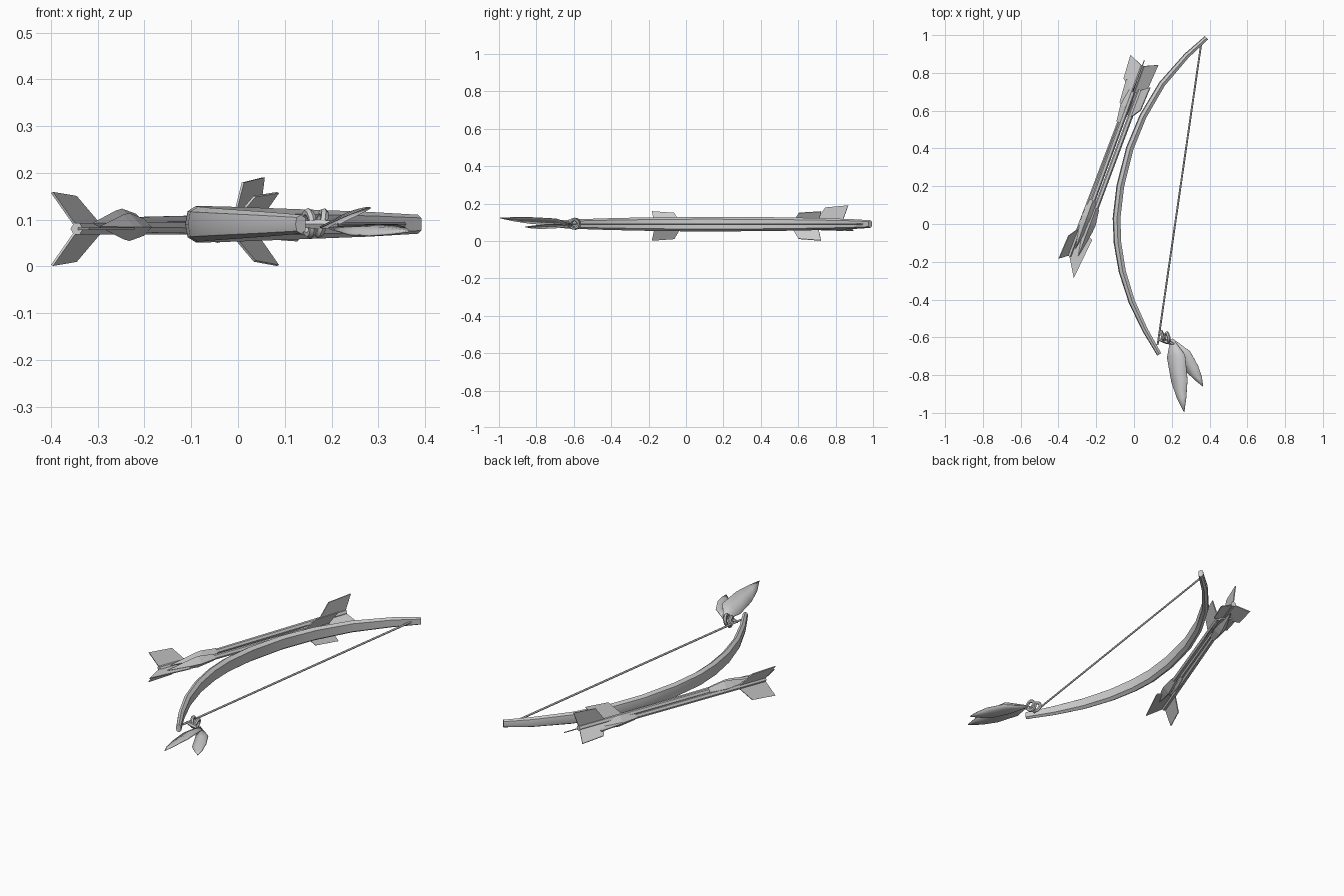
import bpy, bmesh, math
from mathutils import Vector

cube = bpy.data.objects.get("Cube")
if cube:
    bpy.data.objects.remove(cube)

grey = bpy.data.materials.new("plain grey")
grey.use_nodes = True
grey.diffuse_color = (0.6, 0.6, 0.6, 1)
grey.node_tree.nodes["Principled BSDF"].inputs["Base Color"].default_value = (0.6, 0.6, 0.6, 1)
UP = Vector((0, 0, 1))


def finish(name, bm, smooth=None):
    bmesh.ops.recalc_face_normals(bm, faces=bm.faces)
    mesh = bpy.data.meshes.new(name)
    bm.to_mesh(mesh)
    bm.free()
    mesh.materials.append(grey)
    obj = bpy.data.objects.new(name, mesh)
    bpy.context.collection.objects.link(obj)
    if smooth:
        bpy.ops.object.select_all(action="DESELECT")
        obj.select_set(True)
        bpy.context.view_layer.objects.active = obj
        bpy.ops.object.shade_smooth_by_angle(angle=math.radians(smooth))
    return obj


def skin(name, rings, smooth=None):
    """Join equal rings of points into a capped tube."""
    bm = bmesh.new()
    loops = [[bm.verts.new(p) for p in ring] for ring in rings]
    n = len(loops[0])
    for a, b in zip(loops, loops[1:]):
        for i in range(n):
            j = (i + 1) % n
            bm.faces.new((a[i], a[j], b[j], b[i]))
    bm.faces.new(loops[0])
    bm.faces.new(loops[-1])
    return finish(name, bm, smooth)


def rod(name, start, end, stations, sides=6, smooth=None):
    """Lathe (distance, radius) stations along the line from start to end."""
    d = (end - start).normalized()
    side = d.cross(UP).normalized()
    up = side.cross(d)
    turns = [2 * math.pi * i / sides for i in range(sides)]
    rings = [[start + d * t + r * (math.cos(a) * side + math.sin(a) * up) for a in turns]
             for t, r in stations]
    return skin(name, rings, smooth)


def plate(name, points, thickness):
    bm = bmesh.new()
    bm.faces.new([bm.verts.new(p) for p in points])
    obj = finish(name, bm)
    mod = obj.modifiers.new("thickness", "SOLIDIFY")
    mod.thickness = thickness
    mod.offset = 0


# Bow limb: one section swept along the curve, tapering to both tips
path = [(0.135, -0.69), (0.06, -0.56), (-0.01, -0.41), (-0.06, -0.25), (-0.085, -0.1),
        (-0.09, 0.03), (-0.07, 0.2), (-0.02, 0.4), (0.05, 0.57), (0.15, 0.74),
        (0.28, 0.89), (0.385, 0.985)]
path = [Vector((x, y, 0.09)) for x, y in path]
section = [(0.018, -0.026), (0.018, 0.026), (0, 0.039), (-0.018, 0.028),
           (-0.023, 0), (-0.018, -0.028), (0, -0.039)]
rings = []
for i, p in enumerate(path):
    t = (path[min(i + 1, len(path) - 1)] - path[max(i - 1, 0)]).normalized()
    inward = t.cross(UP)
    s = abs(2 * i / (len(path) - 1) - 1)
    tall, thick = 1 - 0.48 * s ** 2, 1 - 0.4 * s ** 2
    rings.append([p + inward * a * thick + UP * b * tall for a, b in section])
skin("bow_limb", rings, 35)

# Bow string
low, high = Vector((0.125, -0.64, 0.09)), Vector((0.355, 0.95, 0.09))
rod("bow_string", low, high, [(0, 0.005), ((high - low).length, 0.005)], smooth=80)


# Arrows: shaft, nock, long head and three fins
def arrow(name, nock, tip, roll, wide_fin=None):
    nock, tip = Vector(nock), Vector(tip)
    length = (tip - nock).length
    d = (tip - nock).normalized()
    side = d.cross(UP).normalized()
    up = side.cross(d)
    rod(name + "_shaft", nock, tip, [(0, 0.014), (length - 0.2, 0.013)])
    rod(name + "_head", nock, tip, [(length - 0.27, 0.018), (length - 0.18, 0.03),
                                    (length - 0.14, 0.026), (length, 0.001)], 4)
    for k in range(3):
        a = math.radians(roll + 120 * k)
        out = math.cos(a) * side + math.sin(a) * up
        outer = wide_fin if wide_fin and k == 0 else [(-0.03, 0.09), (0.1, 0.08)]
        shape = [(0.005, 0)] + outer + [(0.16, 0)]
        plate(f"{name}_fin_{k + 1}", [nock + d * t + out * r for t, r in shape], 0.005)


arrow("near_arrow", (-0.345, -0.17, 0.08), (0.02, 0.79, 0.08), 0, [(-0.1, 0.066), (0.125, 0.085)])
arrow("upper_arrow", (0.045, 0.84, 0.1), (-0.31, -0.13, 0.092), 90)
arrow("inner_arrow", (0.033, 0.71, 0.08), (-0.295, -0.17, 0.085), 0)


# Cord rings tied beside the lower tip
for k, (x, y, axis) in enumerate([(0.152, -0.592, (1, 0.35, 0.1)), (0.178, -0.6, (1, 0.2, -0.25))]):
    bpy.ops.mesh.primitive_torus_add(location=(x, y, 0.092), major_segments=12, minor_segments=6,
                                     major_radius=0.024, minor_radius=0.009,
                                     rotation=Vector(axis).to_track_quat("Z", "Y").to_euler())
    ring = bpy.context.object
    ring.name = f"cord_ring_{k + 1}"
    ring.data.materials.append(grey)
    bpy.ops.object.shade_smooth_by_angle(angle=math.radians(40))
knot_a, knot_b = Vector((0.125, -0.61, 0.09)), Vector((0.215, -0.635, 0.09))
rod("cord_knot", knot_a, knot_b, [(0, 0.006), (0.05, 0.012), (0.093, 0.006)])


# Hanging feathers: leaf blades folded along the quill
def feather(name, quill, widths, across, fold):
    quill = [Vector(p) for p in quill]
    across = Vector(across)
    bm = bmesh.new()
    rows = [[bm.verts.new(p + across * w * k - UP * fold * w * abs(k)) for k in (-1, 0, 1)]
            for p, w in zip(quill, widths)]
    for a, b in zip(rows, rows[1:]):
        for k in range(2):
            bm.faces.new((a[k], a[k + 1], b[k + 1], b[k]))
    obj = finish(name, bm, 30)
    mod = obj.modifiers.new("thickness", "SOLIDIFY")
    mod.thickness = 0.004


feather("long_feather", [(0.2, -0.61, 0.088), (0.222, -0.7, 0.11), (0.24, -0.83, 0.118),
                         (0.252, -0.92, 0.122), (0.265, -0.995, 0.125)],
        [0.008, 0.05, 0.045, 0.026, 0.001], (0.95, 0.15, 0.35), 0.15)
feather("short_feather", [(0.2, -0.61, 0.085), (0.268, -0.69, 0.085), (0.31, -0.77, 0.084),
                          (0.342, -0.82, 0.08), (0.365, -0.86, 0.077)],
        [0.006, 0.034, 0.036, 0.02, 0.001], (0.85, 0.45, 0.3), 0.15)
